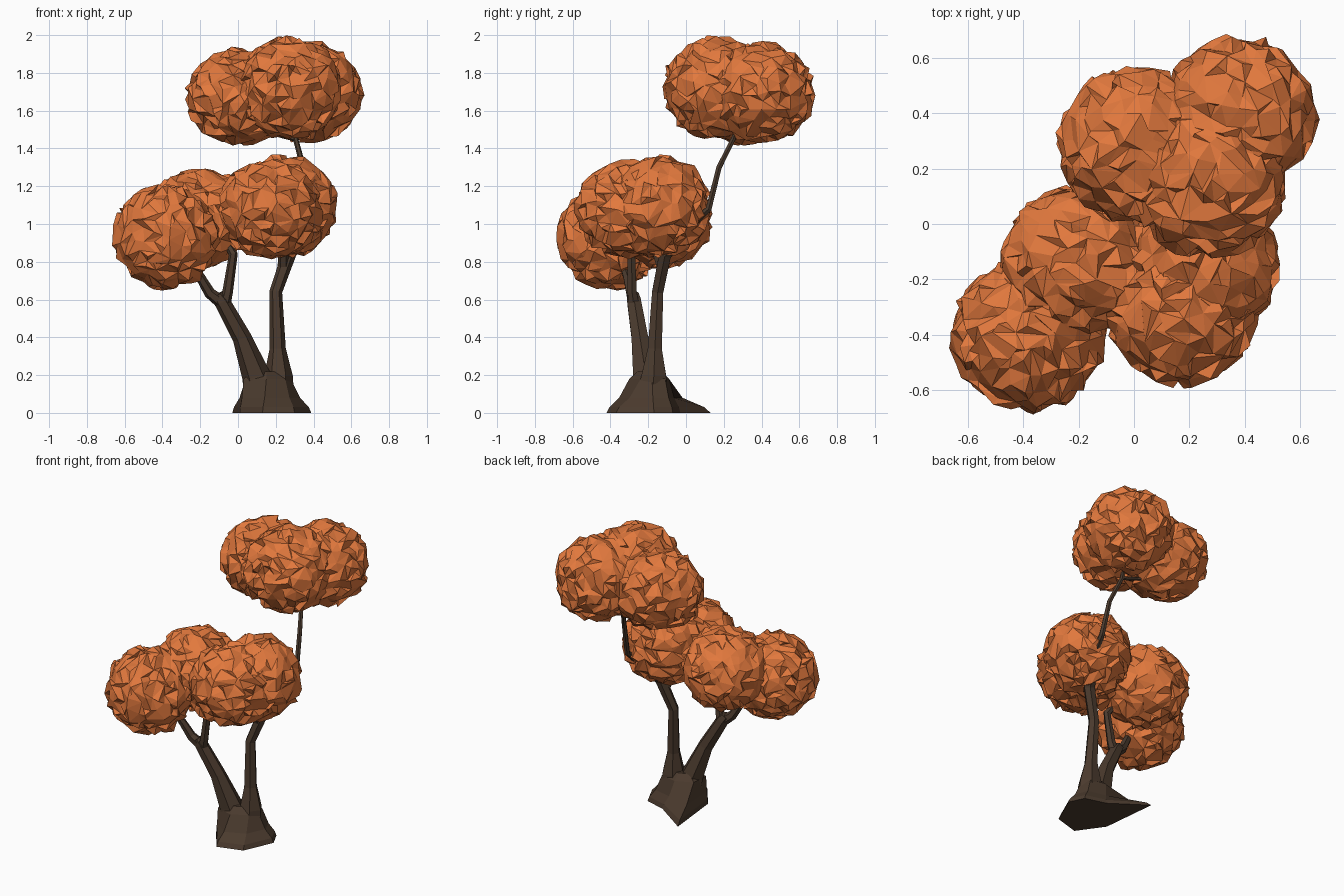
import bpy, bmesh, math, random
from mathutils import Vector

if "Cube" in bpy.data.objects:
    bpy.data.objects.remove(bpy.data.objects["Cube"])

random.seed(7)


def material(name, color):
    m = bpy.data.materials.new(name)
    m.diffuse_color = (*color, 1)
    m.use_nodes = True
    m.node_tree.nodes["Principled BSDF"].inputs["Base Color"].default_value = m.diffuse_color
    return m


BARK = material("bark", (0.07, 0.043, 0.027))
LEAF = material("autumn_leaves", (0.76, 0.19, 0.047))


def finish(bm, name, mat):
    bmesh.ops.recalc_face_normals(bm, faces=bm.faces[:])
    me = bpy.data.meshes.new(name)
    bm.to_mesh(me)
    bm.free()
    me.materials.append(mat)
    ob = bpy.data.objects.new(name, me)
    bpy.context.collection.objects.link(ob)
    return ob


def loft(name, rings):
    """Skin a list of equal-length point rings and cap both ends."""
    bm = bmesh.new()
    vr = [[bm.verts.new(p) for p in ring] for ring in rings]
    n = len(vr[0])
    for a, b in zip(vr, vr[1:]):
        for i in range(n):
            j = (i + 1) % n
            bm.faces.new((a[i], a[j], b[j], b[i]))
    bm.faces.new(vr[0][::-1])
    bm.faces.new(vr[-1])
    return finish(bm, name, BARK)


def limb(name, path, sides=6):
    """Tapered tube along (x, y, z, radius) points."""
    pts = [Vector(p[:3]) for p in path]
    rings = []
    for k, p in enumerate(pts):
        d = pts[min(k + 1, len(pts) - 1)] - pts[max(k - 1, 0)]
        q = Vector((0, 0, 1)).rotation_difference(d.normalized())
        r = path[k][3]
        rings.append([p + q @ Vector((r * math.cos(math.tau * i / sides),
                                      r * math.sin(math.tau * i / sides), 0))
                      for i in range(sides)])
    return loft(name, rings)


def leaf_ball(name, center, r, rz):
    """Crumpled low-poly ball: jittered icosphere, then decimated."""
    bm = bmesh.new()
    bmesh.ops.create_icosphere(bm, subdivisions=4, radius=1)
    for v in bm.verts:
        n = v.co.normalized()
        j = Vector([random.uniform(-1, 1) for _ in range(3)]) * 0.09
        j -= n * j.dot(n) * 0.15          # crumple slightly more sideways
        v.co = n * 0.967 + j
        v.co = Vector((v.co.x * r, v.co.y * r, v.co.z * rz)) + Vector(center)
    ob = finish(bm, name, LEAF)
    dec = ob.modifiers.new("facets", 'DECIMATE')
    dec.ratio = 0.5
    return ob


# Flared trunk foot with pointed roots
foot = [(0.388, -0.17), (0.30, -0.37), (0.13, -0.42), (0.01, -0.25),
        (-0.03, 0.13), (0.20, -0.03), (0.34, -0.07)]
neck = [(0.28, -0.18), (0.25, -0.24), (0.15, -0.30), (0.03, -0.26),
        (0.04, -0.14), (0.15, -0.09), (0.26, -0.11)]
rings = []
for z, t in ((0, 0), (0.03, 0.12), (0.08, 0.55), (0.18, 1.0)):
    rings.append([(a[0] + (b[0] - a[0]) * t, a[1] + (b[1] - a[1]) * t, z)
                  for a, b in zip(foot, neck)])
rings.append([(0.15 + (x - 0.15) * 0.6, -0.19 + (y + 0.19) * 0.6, 0.22)
              for x, y in neck])
loft("trunk_foot", rings)

# Right limb, climbing through the middle crown to the top crown
limb("right_limb", [(0.20, -0.18, 0.08, 0.10), (0.215, -0.17, 0.20, 0.075),
                    (0.21, -0.165, 0.34, 0.043), (0.20, -0.15, 0.64, 0.034),
                    (0.27, -0.11, 0.84, 0.038), (0.34, 0.03, 1.0, 0.026),
                    (0.36, 0.12, 1.08, 0.018), (0.345, 0.175, 1.30, 0.016),
                    (0.305, 0.25, 1.45, 0.014), (0.32, 0.30, 1.60, 0.01)])
limb("right_limb_fork", [(0.24, -0.13, 0.78, 0.03), (0.24, -0.18, 0.92, 0.024),
                         (0.20, -0.27, 1.05, 0.015)])
limb("top_twig", [(0.30, 0.25, 1.45, 0.013), (0.18, 0.27, 1.48, 0.012),
                  (0.08, 0.29, 1.58, 0.008)])

# Left limb and its two forks
limb("left_limb", [(0.13, -0.20, 0.08, 0.10), (0.095, -0.215, 0.20, 0.075),
                   (0.02, -0.245, 0.40, 0.050), (-0.085, -0.275, 0.59, 0.042),
                   (-0.11, -0.28, 0.625, 0.034)])
limb("left_fork_outer", [(-0.08, -0.275, 0.58, 0.036), (-0.15, -0.29, 0.635, 0.030),
                         (-0.20, -0.31, 0.72, 0.025), (-0.32, -0.37, 0.90, 0.014)])
limb("left_fork_inner", [(-0.075, -0.275, 0.56, 0.034), (-0.055, -0.285, 0.64, 0.028),
                         (-0.025, -0.29, 0.84, 0.024), (-0.12, -0.20, 1.0, 0.014)])

# Leaf balls: centre, horizontal radius, vertical radius
balls = {
    "top_leaves_left": ((0.01, 0.29, 1.675), 0.285, 0.255),
    "top_leaves_back": ((0.38, 0.40, 1.695), 0.278, 0.27),
    "top_leaves_front": ((0.27, 0.165, 1.72), 0.288, 0.272),
    "low_leaves_outer": ((-0.38, -0.40, 0.93), 0.28, 0.275),
    "low_leaves_back": ((-0.205, -0.135, 1.03), 0.274, 0.265),
    "middle_leaves_front": ((0.17, -0.305, 1.078), 0.28, 0.26),
    "middle_leaves_back": ((0.25, -0.145, 1.092), 0.275, 0.27),
}
for name, (c, r, rz) in balls.items():
    leaf_ball(name, c, r, rz)
